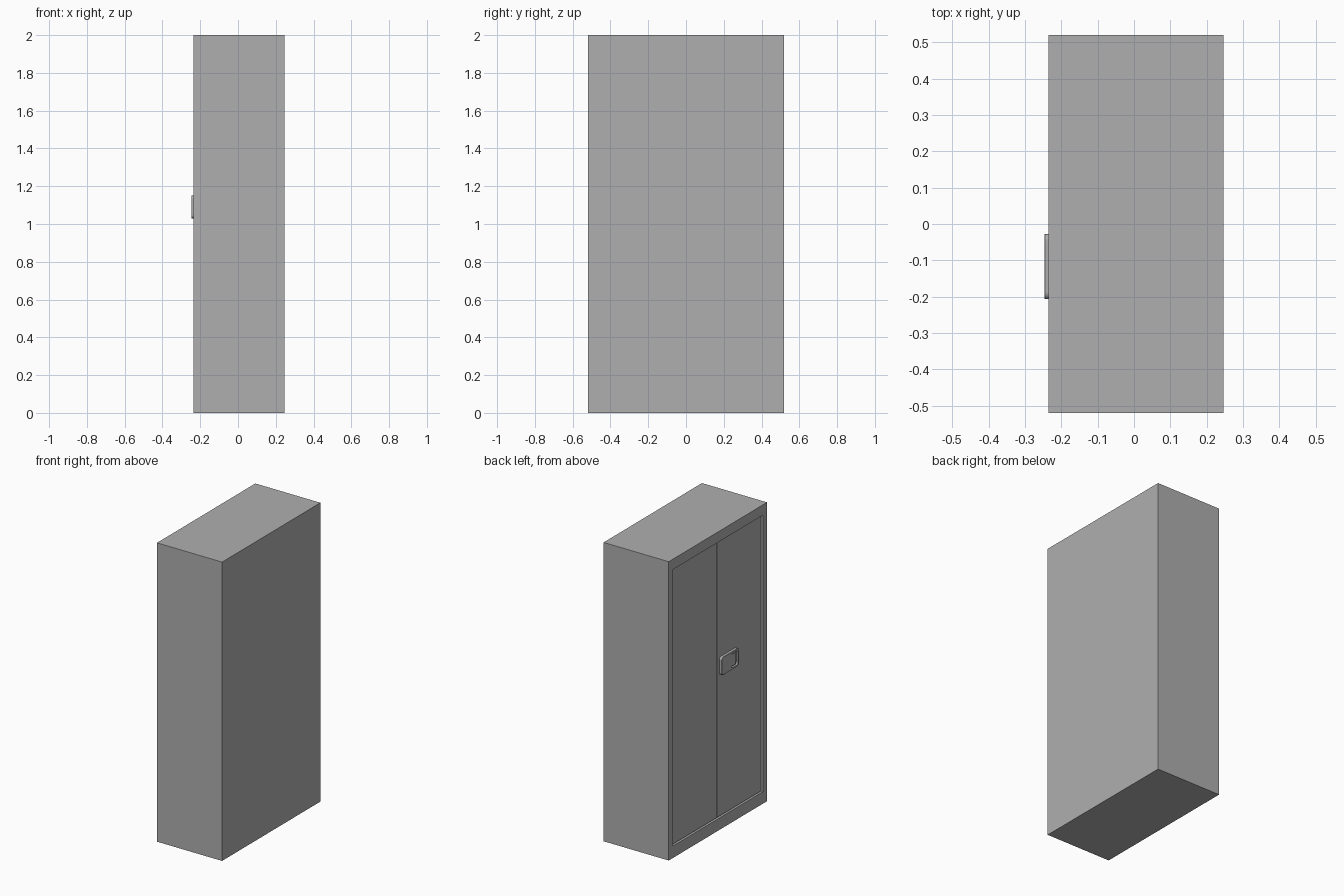
import bpy, bmesh

if "Cube" in bpy.data.objects:
    bpy.data.objects.remove(bpy.data.objects["Cube"])

FRONT, BACK, HALF_W, H = -0.236, 0.246, 0.52, 2.0
Y0, Y1, Z0, Z1 = -0.476, 0.476, 0.08, 1.93   # door opening
DOOR_X = FRONT + 0.008                        # door face sits slightly back

grey = bpy.data.materials.new("dark_grey")
grey.diffuse_color = (0.43, 0.43, 0.43, 1)
grey.use_nodes = True
grey.node_tree.nodes["Principled BSDF"].inputs["Base Color"].default_value = grey.diffuse_color


def finish(bm, name):
    bmesh.ops.recalc_face_normals(bm, faces=bm.faces)
    me = bpy.data.meshes.new(name)
    bm.to_mesh(me)
    bm.free()
    me.materials.append(grey)
    ob = bpy.data.objects.new(name, me)
    bpy.context.collection.objects.link(ob)
    return ob


def box_bm(x0, x1, y0, y1, z0, z1):
    bm = bmesh.new()
    bmesh.ops.create_cube(bm, size=1)
    for v in bm.verts:
        v.co = (x0 if v.co.x < 0 else x1, y0 if v.co.y < 0 else y1,
                z0 if v.co.z < 0 else z1)
    return bm


def rounded_plate(name, x0, x1, y0, y1, z0, z1, r, rim=0.0):
    # rounded rectangle facing -x, optionally with a chamfered front rim
    bm = box_bm(x0, x1, y0, y1, z0, z1)
    edges = [e for e in bm.edges if abs(e.verts[0].co.x - e.verts[1].co.x) > 1e-5]
    bmesh.ops.bevel(bm, geom=edges, offset=r, segments=5, profile=0.5, affect='EDGES')
    if rim:
        edges = [e for e in bm.edges if all(abs(v.co.x - x0) < 1e-6 for v in e.verts)]
        bmesh.ops.bevel(bm, geom=edges, offset=rim, segments=1, affect='EDGES')
    return finish(bm, name)


# cabinet shell with a recessed door opening
bm = box_bm(FRONT, BACK, -HALF_W, HALF_W, 0, H)
face = min(bm.faces, key=lambda f: f.calc_center_median().x)
bmesh.ops.inset_region(bm, faces=[face], thickness=0.04)
for v in face.verts:
    v.co = (FRONT, Y0 if v.co.y < 0 else Y1, Z0 if v.co.z < 1 else Z1)
new = bmesh.ops.extrude_discrete_faces(bm, faces=[face])['faces'][0]
for v in new.verts:
    v.co.x = FRONT + 0.025
finish(bm, "cabinet_shell")

# pair of doors with narrow gaps around them
gap = 0.006
for name, a, b in (("door_left", 0.0015, Y1 - gap), ("door_right", Y0 + gap, -0.0015)):
    finish(box_bm(DOOR_X, FRONT + 0.025, a, b, Z0 + gap, Z1 - gap), name)

# handle plate with a finger cup cut into it
plate = rounded_plate("handle_plate", -0.247, DOOR_X + 0.002,
                      -0.207, -0.027, 1.03, 1.15, 0.018, 0.0015)
cutter = rounded_plate("cup_cutter", -0.26, -0.235,
                       -0.196, -0.128, 1.043, 1.137, 0.012)
cutter.hide_render = True
cutter.hide_set(True)
mod = plate.modifiers.new("cup", 'BOOLEAN')
mod.object = cutter
mod.operation = 'DIFFERENCE'
mod.solver = 'EXACT'

# pull lever in the cup
rounded_plate("handle_lever", -0.243, -0.234, -0.180, -0.129, 1.05, 1.13, 0.006, 0.001)
